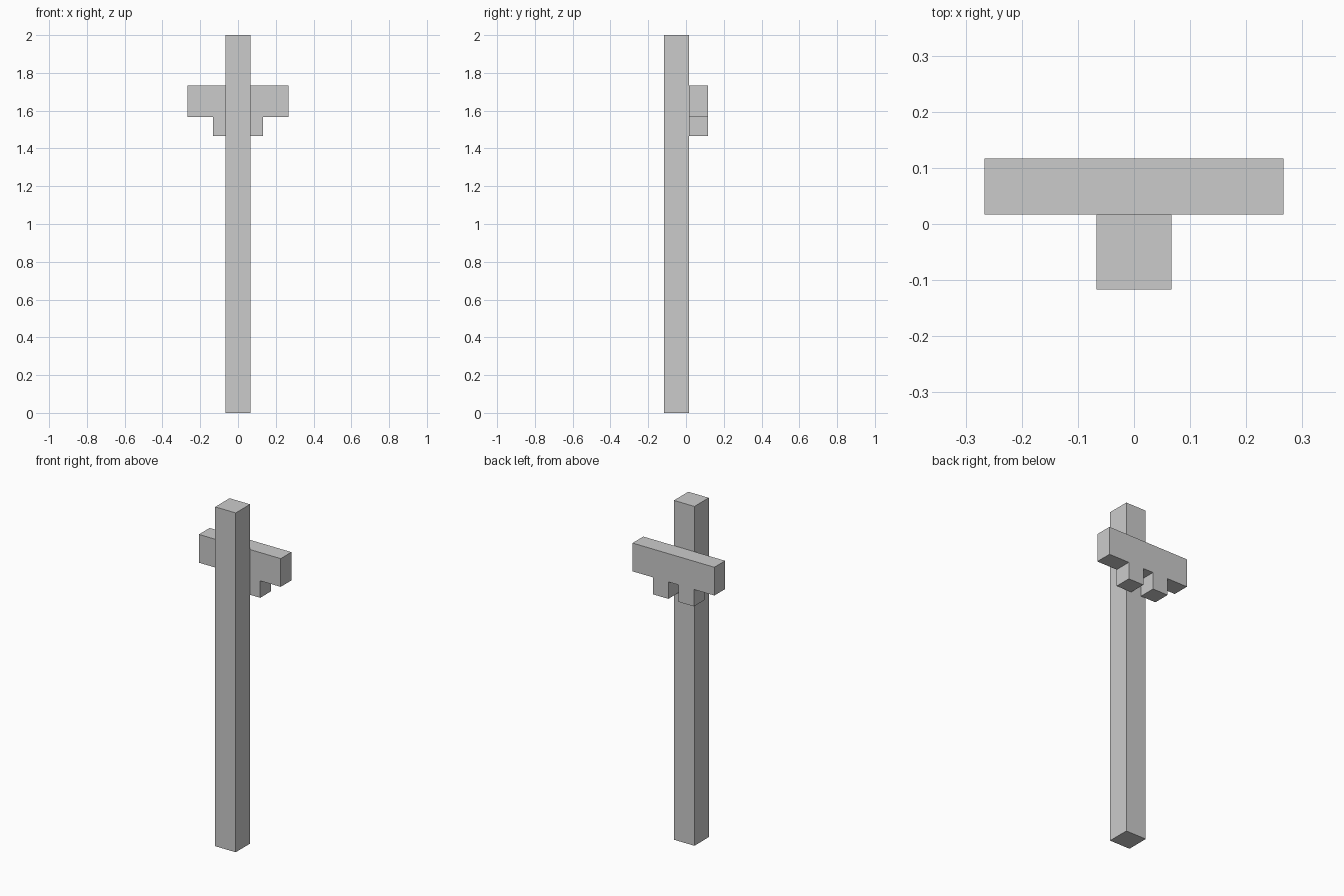
import bpy
import bmesh

if "Cube" in bpy.data.objects:
    bpy.data.objects.remove(bpy.data.objects["Cube"])


def extrude_profile(name, profile, y0, y1):
    """Extrude an x-z outline along y from y0 to y1."""
    bm = bmesh.new()
    face = bm.faces.new([bm.verts.new((x, y0, z)) for x, z in profile])
    result = bmesh.ops.extrude_face_region(bm, geom=[face])
    moved = [g for g in result["geom"] if isinstance(g, bmesh.types.BMVert)]
    bmesh.ops.translate(bm, verts=moved, vec=(0, y1 - y0, 0))
    bmesh.ops.recalc_face_normals(bm, faces=bm.faces)
    mesh = bpy.data.meshes.new(name)
    bm.to_mesh(mesh)
    bm.free()
    obj = bpy.data.objects.new(name, mesh)
    bpy.context.collection.objects.link(obj)
    return obj


FRONT, JOINT, BACK = -0.1167, 0.0167, 0.1167

# Square upright post
half = 0.0667
extrude_profile("post", [(-half, 0), (half, 0), (half, 2), (-half, 2)], FRONT, JOINT)

# Crossbar with two downward prongs, mirrored from its right-hand outline
top, under, tip = 1.7333, 1.5667, 1.4667
right = [(0.0333, under), (0.0333, tip), (0.1333, tip),
         (0.1333, under), (0.2667, under), (0.2667, top)]
left = [(-x, z) for x, z in reversed(right)]
extrude_profile("crossbar", right + left, JOINT, BACK)
